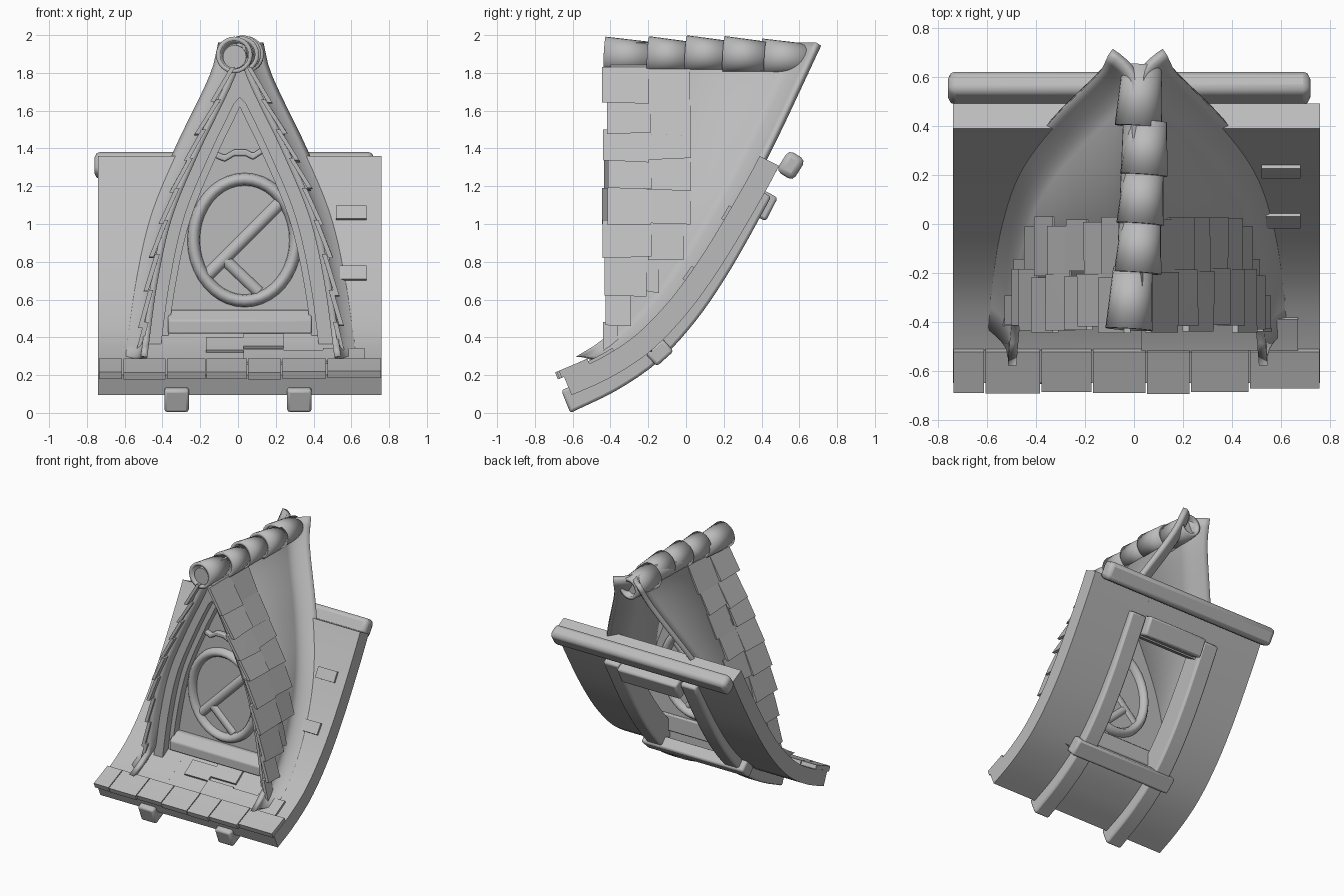
import bpy, bmesh, math, random
from mathutils import Vector, Matrix

random.seed(4)
cube = bpy.data.objects.get("Cube")
if cube:
    bpy.data.objects.remove(cube, do_unlink=True)

GREY = (0.5, 0.5, 0.5, 1)
mat = bpy.data.materials.new("plain grey")
mat.use_nodes = True
mat.diffuse_color = GREY
mat.node_tree.nodes["Principled BSDF"].inputs["Base Color"].default_value = GREY


def finish(name, bm, recalc=True, angle=35, bevel=0):
    if recalc:
        bmesh.ops.recalc_face_normals(bm, faces=bm.faces)
    me = bpy.data.meshes.new(name)
    bm.to_mesh(me)
    bm.free()
    me.materials.append(mat)
    me.shade_smooth()
    me.set_sharp_from_angle(angle=math.radians(angle))
    ob = bpy.data.objects.new(name, me)
    bpy.context.collection.objects.link(ob)
    if bevel:
        mod = ob.modifiers.new("soft edges", 'BEVEL')
        mod.width, mod.segments = bevel, 2
    return ob


def smooth_curve(pts):
    """Smooth function through (input, output) points."""
    def slope(i):
        a, b = pts[max(i - 1, 0)], pts[min(i + 1, len(pts) - 1)]
        return (b[1] - a[1]) / (b[0] - a[0])

    def f(v):
        i = 0
        while i < len(pts) - 2 and v > pts[i + 1][0]:
            i += 1
        (a, p), (b, q) = pts[i], pts[i + 1]
        h = b - a
        t = (v - a) / h
        return ((2*t**3 - 3*t*t + 1) * p + (t**3 - 2*t*t + t) * h * slope(i)
                + (3*t*t - 2*t**3) * q + (t**3 - t*t) * h * slope(i + 1))
    return f


# depth of the roof surface by height, and half width of the dormer by height
roof_y = smooth_curve([(.16, -.75), (.2, -.65), (.28, -.47), (.4, -.28), (.58, -.1),
                       (.78, .05), (1.02, .2), (1.36, .39), (1.97, .68)])
half_w = smooth_curve([(.3, .53), (.7, .475), (1.05, .395), (1.4, .25), (1.8, .06), (1.96, .02)])


def prism(name, pts, axis, a, b, bevel=0):
    """Extrude a profile: (y, z) along x, or (x, z) along y."""
    bm = bmesh.new()
    place = (lambda p, v: (v, *p)) if axis == 'x' else (lambda p, v: (p[0], v, p[1]))
    rings = [[bm.verts.new(place(p, v)) for p in pts] for v in (a, b)]
    n = len(pts)
    for ring in rings:
        bm.faces.new(ring)
    for i in range(n):
        k = (i + 1) % n
        bm.faces.new((rings[0][i], rings[0][k], rings[1][k], rings[1][i]))
    return finish(name, bm, bevel=bevel)


def roof_band(z0, z1, d0, d1, n=24, d1_end=None):
    """Profile following the roof between two depths below its surface."""
    d1_end = d1 if d1_end is None else d1_end
    upper, lower = [], []
    for i in range(n + 1):
        t = i / n
        z = z0 + (z1 - z0) * t ** 1.5
        tan = Vector((roof_y(z + .004) - roof_y(z - .004), .008)).normalized()
        nor = Vector((tan.y, -tan.x))
        p = Vector((roof_y(z), z))
        upper.append(tuple(p + nor * d0))
        lower.append(tuple(p + nor * (d1 + (d1_end - d1) * t)))
    return upper + lower[::-1]


def box(name, loc, size, tilt=0, bevel=.015):
    bm = bmesh.new()
    bmesh.ops.create_cube(bm, size=1, matrix=Matrix.Translation(loc)
                          @ Matrix.Rotation(tilt, 4, 'X') @ Matrix.Diagonal((*size, 1)))
    return finish(name, bm, bevel=bevel)


def rod(name, a, b, r0, r1, caps=True, sides=24):
    a, b = Vector(a), Vector(b)
    d = b - a
    bm = bmesh.new()
    bmesh.ops.create_cone(bm, cap_ends=caps, segments=sides, radius1=r0, radius2=r1, depth=d.length,
                          matrix=Matrix.Translation((a + b) / 2) @ d.to_track_quat('Z', 'Y').to_matrix().to_4x4())
    return finish(name, bm)


# curved main roof with an opening behind the dormer
prism("roof_right", roof_band(.2, 1.36, 0, .115), 'x', -.74, -.26)
prism("roof_left", roof_band(.2, 1.36, 0, .115), 'x', .26, .76)
prism("roof_below_opening", roof_band(.2, .43, 0, .115), 'x', -.26, .26)
prism("roof_above_opening", roof_band(1.1, 1.36, 0, .115), 'x', -.26, .26)

# shingles along the eave and scattered higher up
edges = [-.74, -.61, -.38, -.17, .05, .23, .47, .76]
for x0, x1 in zip(edges, edges[1:]):
    z = .19 + random.uniform(-.004, .006)
    prism("eave_shingle", roof_band(z, .26, -.03, .01, 5, .01), 'x', x0 + .003, x1 - .003)
for x0, x1, z in [(-.17, .03, .32), (.03, .24, .34), (.03, .24, .255), (.24, .45, .25),
                  (.45, .67, .26), (.54, .68, .7), (.52, .68, 1.02)]:
    prism("roof_shingle", roof_band(z, z + .07, -.016, .01, 4), 'x', x0, x1)

# rafters, cross beams and top rail
for s, side in ((-1, "right"), (1, "left")):
    prism(side + "_rafter", roof_band(.185, 1.22, .07, .2, 24, .155), 'x',
          s * .325 - .065, s * .325 + .065, bevel=.015)
box("lower_cross_beam", (0, -.14, .32), (.86, .12, .09), math.radians(42))
box("upper_cross_beam", (0, .41, 1.1), (.5, .1, .14), math.radians(-27))
box("top_rail", (-.02, .555, 1.31), (1.48, .105, .13), math.radians(-32), .03)

# dormer sides, flaring out where they meet the roof
ROWS, FLARE = 30, 7
for s, side in ((-1, "right"), (1, "left")):
    bm = bmesh.new()
    grid = []
    for i in range(ROWS + 1):
        z = .3 + 1.66 * i / ROWS
        back = roof_y(z) + .015
        front = min(-.4, back - .16)
        row = [bm.verts.new((s * half_w(z) + .015, front, z))]
        for k in range(FLARE + 1):
            t = k / FLARE
            row.append(bm.verts.new((s * (half_w(z) + .1 * t * t) + .015, back - .13 * (1 - t), z)))
        grid.append(row)
    for r0, r1 in zip(grid, grid[1:]):
        for j in range(FLARE + 1):
            f = [r0[j], r0[j + 1], r1[j + 1], r1[j]]
            bm.faces.new(f if s > 0 else f[::-1])
    ob = finish(side + "_dormer_side", bm, recalc=False)
    mod = ob.modifiers.new("thickness", 'SOLIDIFY')
    mod.thickness, mod.offset = .035, -1

    # overlapping tiles hung on the dormer side
    levels = [.33, .48, .65, .84, 1.02, 1.19, 1.35, 1.5, 1.66, 1.83]
    for z0, z1 in zip(levels, levels[1:]):
        for c, (y0, y1) in enumerate([(-.42, -.2), (-.2, .01)]):
            y0 += random.uniform(-.025, .01)
            y1 = min(y1 + random.uniform(-.02, .02), roof_y(z0) - .1)
            if c == 0:
                y1 = max(y1, y0 + .08)
            if y1 - y0 < .07:
                continue
            drop, lift = random.uniform(.005, .03), random.uniform(.022, .036) - .012 * c
            bm = bmesh.new()
            for y in (y0, y1):
                skew = random.uniform(-.008, .008)
                for z, out in ((z0 - drop + skew, lift), (z1, .006)):
                    for o in (out, out - .025):
                        bm.verts.new((s * (half_w(z) + o) + .015, y, z))
            bmesh.ops.convex_hull(bm, input=bm.verts)
            finish(side + "_dormer_tile", bm)

# pointed arch frame and recessed wall
N = 20
zs = [.34 + (1.84 - .34) * i / N for i in range(N + 1)]
inner_zs = [.34 + (1.64 - .34) * i / N for i in range(N + 1)]
for s, side in ((-1, "right"), (1, "left")):
    outer = [(s * max(half_w(z) - .03, .0) + .01, z) for z in zs]
    inner = [(s * max(half_w(z) - .105, .0) + .01, z) for z in inner_zs]
    step = [(s * max(half_w(z) - .135, .0) + .01, z - .02) for z in inner_zs]
    prism(side + "_arch_frame", outer + [(.01, 1.84), (.01, 1.67)] + inner[::-1], 'y', -.33, -.2)
    prism(side + "_arch_inner_frame", outer + [(.01, 1.84), (.01, 1.6)] + step[::-1], 'y', -.27, -.18)
edge = [(half_w(z) - .05, z) for z in inner_zs]
prism("recessed_wall", [(x + .01, z) for x, z in edge] + [(.01 - x, z) for x, z in edge[::-1]], 'y', -.21, -.18)

# wavy moulding above the window
wave = [(-.12, 1.35), (-.07, 1.33), (-.02, 1.36), (.04, 1.36), (.08, 1.34), (.14, 1.38)]
prism("wavy_moulding", wave + [(x, z + .035) for x, z in wave[::-1]], 'y', -.24, -.2, .008)

# oval window: ring and bars showing on both faces of the wall
bm = bmesh.new()
RING, TUBE = 40, 10
loops = []
for i in range(RING):
    a = math.tau * i / RING
    loops.append([])
    for j in range(TUBE):
        b = math.tau * j / TUBE
        c = .036 * math.cos(b)
        loops[-1].append(bm.verts.new((.035 + (.27 + c) * math.cos(a), -.195 + .06 * math.sin(b),
                                       .915 + (.322 + c) * math.sin(a))))
for i in range(RING):
    p, q = loops[i], loops[(i + 1) % RING]
    for j in range(TUBE):
        k = (j + 1) % TUBE
        bm.faces.new((p[j], p[k], q[k], q[j]))
finish("window_ring", bm, angle=60)
rod("window_long_bar", (-.18, -.2, .71), (.22, -.2, 1.11), .035, .035, sides=16)
rod("window_short_bar", (-.08, -.2, .82), (.11, -.2, .64), .033, .033, sides=16)

# window sill
prism("window_sill", [(-.3, .42), (-.3, .49), (-.24, .545), (-.16, .545), (-.16, .42)], 'x', -.37, .39, .008)

# ridge of overlapping half-tapered tiles
ys = [-.43, -.2, 0, .2, .4, .63]
centres = [(-.02, 1.895), (.015, 1.897), (.025, 1.902), (.04, 1.898), (.018, 1.885)]
for i, (x, z) in enumerate(centres):
    ob = rod("ridge_tile", (x, ys[i], z), (x + .015, ys[i + 1] + .02, z - .012), .097, .08, caps=False)
    mod = ob.modifiers.new("thickness", 'SOLIDIFY')
    mod.thickness, mod.offset = .022, -1
rod("ridge_core", (-.018, -.415, 1.885), (.025, .6, 1.88), .062, .062)
